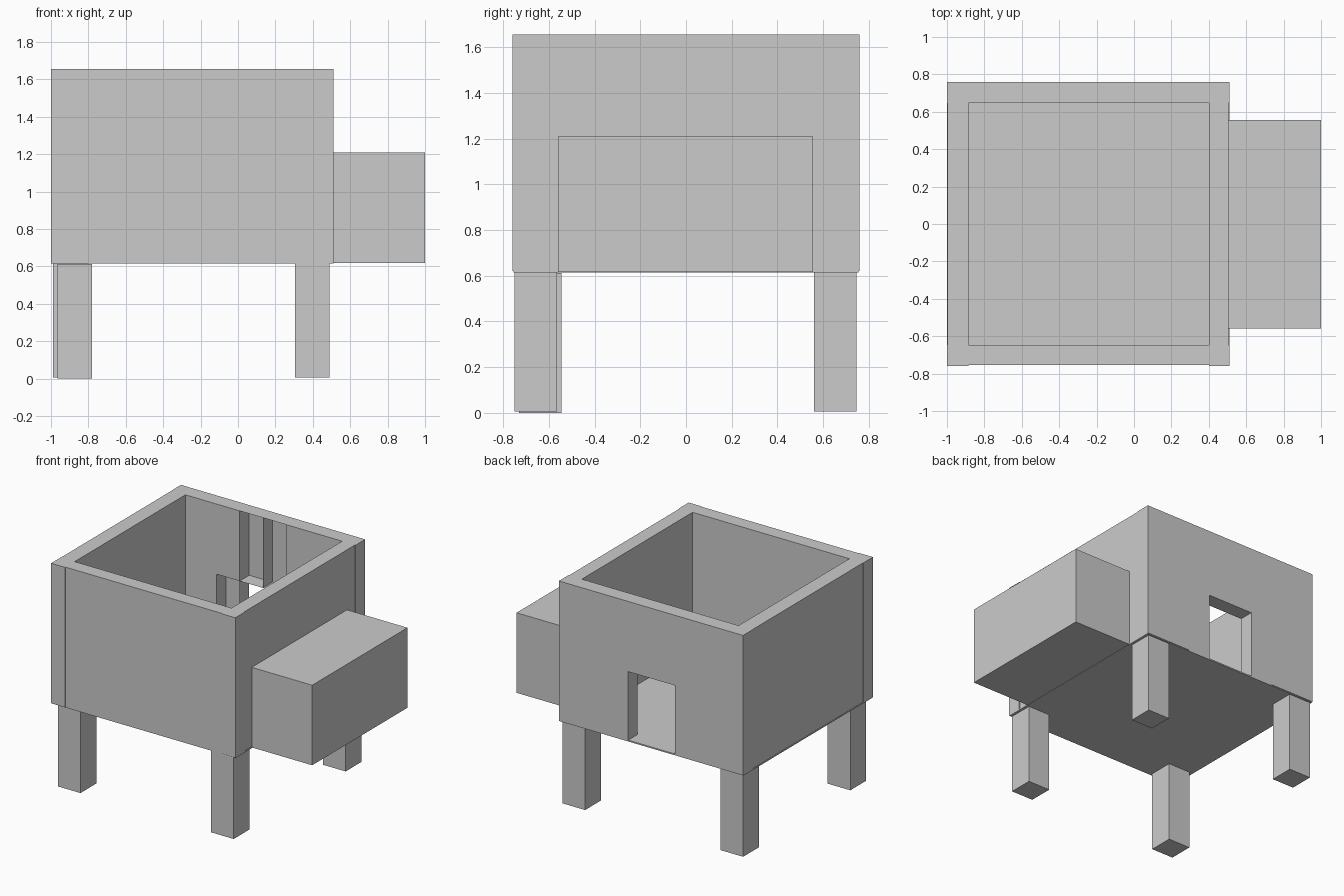
import bpy, bmesh

if "Cube" in bpy.data.objects:
    bpy.data.objects.remove(bpy.data.objects["Cube"])


def make(name, boxes):
    """One object from axis-aligned (x0, x1, y0, y1, z0, z1) boxes; zero depth gives a sheet."""
    bm = bmesh.new()
    for x0, x1, y0, y1, z0, z1 in boxes:
        lo, hi = (x0, y0, z0), (x1, y1, z1)
        flat = [i for i in range(3) if lo[i] == hi[i]]
        if flat:
            a = flat[0]
            b, c = [i for i in range(3) if i != a]
            corners = []
            for u, v in ((0, 0), (1, 0), (1, 1), (0, 1)):
                p = list(lo)
                p[b] = (lo, hi)[u][b]
                p[c] = (lo, hi)[v][c]
                corners.append(bm.verts.new(p))
            bm.faces.new(corners)
        else:
            cube = bmesh.ops.create_cube(bm, size=1)
            for v in cube["verts"]:
                v.co = [(lo[i] + hi[i]) / 2 + v.co[i] * (hi[i] - lo[i]) for i in range(3)]
    mesh = bpy.data.meshes.new(name)
    bm.to_mesh(mesh)
    bm.free()
    obj = bpy.data.objects.new(name, mesh)
    bpy.context.collection.objects.link(obj)
    return obj


# Main dimensions
X0, X1, Y = -1.0, 0.51, 0.76
IX0, IX1, IY = -0.885, 0.40, 0.648
Z0, Z1, ZD = 0.62, 1.655, 1.135
OUT = 0.755   # walls sit slightly behind the corner posts

# Four corner posts
make("corner_posts", [(a, b, c, d, Z0, Z1)
                      for a, b in ((X0, IX0), (IX1, X1))
                      for c, d in ((-Y, -IY), (IY, Y))])

# Plain walls
make("front_wall", [(IX0, IX1, -OUT, -IY, Z0, Z1)])
make("left_wall", [(X0 + 0.002, IX0, -IY, IY, Z0, Z1)])
make("right_wall", [(IX1, X1 - 0.005, -IY, IY, Z0, Z1)])

# Back wall: solid ends, hollow pockets around the doorway
cols = [-0.63, -0.44, -0.25, -0.055, 0.13]
a, b, m, c, d = cols
make("back_wall", [
    (IX0, a, IY, Y, Z0, Z1), (d, IX1, IY, Y, Z0, Z1),
    (a, b, IY, Y, ZD, Z1), (c, d, IY, Y, ZD, Z1)])
make("door_surround", [
    (a, b, Y, Y, Z0, ZD), (c, d, Y, Y, Z0, ZD),      # outer side sheets
    (b, c, Y, Y, ZD, Z1), (b, c, IY, Y, Z1, Z1),     # sheet and rim over the door
    (b, c, IY, Y, ZD, ZD), (m, m, IY, Y, ZD, Z1),    # lintel and divider
    (b, b, IY, Y, Z0, ZD), (c, c, IY, Y, Z0, ZD)])   # jambs

# Floor
make("floor", [(X0, X1, -OUT, OUT, 0.615, 0.625)])

# Nest box on the right
make("nest_box", [(X1 - 0.005, 1.0, -0.56, 0.555, 0.617, 1.21)])

# Legs, the front left one set slightly inward
for name, x, y, z in (("front_left_leg", -0.965, -0.73, 0.0),
                      ("front_right_leg", 0.305, -0.75, 0.007),
                      ("back_left_leg", -0.99, 0.56, 0.007),
                      ("back_right_leg", 0.305, 0.56, 0.007)):
    make(name, [(x, x + 0.185, y, y + 0.185, z, z + 0.612)])
